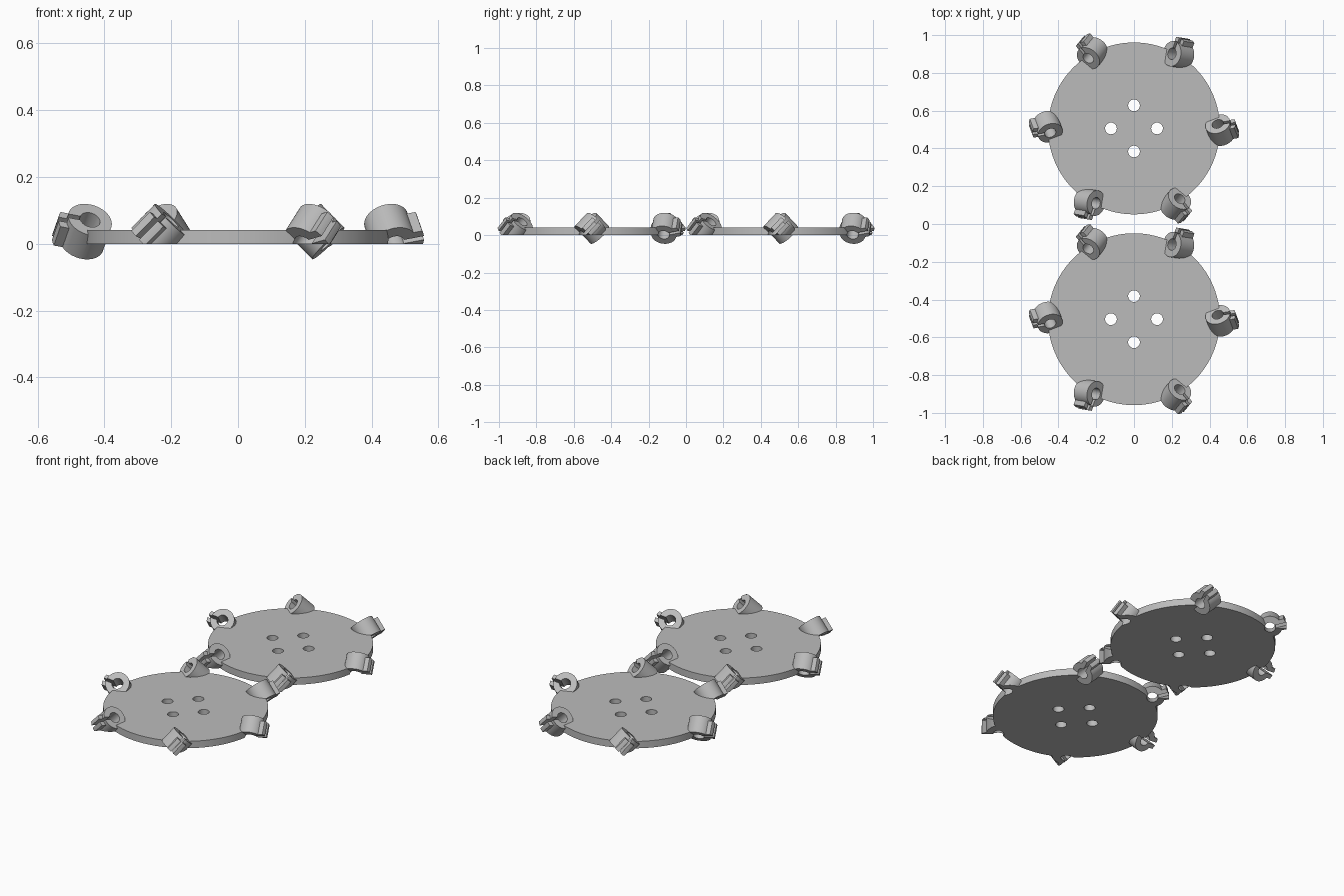
import bpy, bmesh, math
from mathutils import Matrix, Vector

if "Cube" in bpy.data.objects:
    bpy.data.objects.remove(bpy.data.objects["Cube"])

grey = bpy.data.materials.new("light_grey")
grey.diffuse_color = (0.5, 0.5, 0.5, 1)
grey.use_nodes = True
grey.node_tree.nodes["Principled BSDF"].inputs["Base Color"].default_value = grey.diffuse_color

DISC_R, DISC_H = 0.455, 0.042
TUBE_R, BORE_R, TUBE_L = 0.0675, 0.031, 0.1


def prism(name, pts, z0, z1, matrix=Matrix()):
    """Extrude a flat outline from z0 to z1, then place it."""
    bm = bmesh.new()
    low = [bm.verts.new((x, y, z0)) for x, y in pts]
    high = [bm.verts.new((x, y, z1)) for x, y in pts]
    n = len(pts)
    bm.faces.new(low[::-1])
    bm.faces.new(high)
    for i in range(n):
        j = (i + 1) % n
        bm.faces.new((low[i], low[j], high[j], high[i]))
    bm.transform(matrix)
    bmesh.ops.recalc_face_normals(bm, faces=bm.faces)
    mesh = bpy.data.meshes.new(name)
    bm.to_mesh(mesh)
    bm.free()
    mesh.materials.append(grey)
    obj = bpy.data.objects.new(name, mesh)
    bpy.context.collection.objects.link(obj)
    return obj


def circle(r, n, cx=0, cy=0):
    return [(cx + r * math.cos(2 * math.pi * i / n), cy + r * math.sin(2 * math.pi * i / n))
            for i in range(n)]


def rect(x0, x1, y0, y1):
    return [(x0, y0), (x1, y0), (x1, y1), (x0, y1)]


def combine(target, tool, operation):
    """Apply one boolean step and discard the tool."""
    mod = target.modifiers.new("step", 'BOOLEAN')
    mod.operation, mod.object, mod.solver = operation, tool, 'EXACT'
    dg = bpy.context.evaluated_depsgraph_get()
    mesh = bpy.data.meshes.new_from_object(target.evaluated_get(dg))
    target.modifiers.clear()
    target.data = mesh
    bpy.data.objects.remove(tool)


# Tilted socket frame: x = outward, y = across, z = along the tube
axis = Vector((-0.25, 0.66, 0.707)).normalized()
out = (Vector((1, 0, 0)) - axis * axis.x).normalized()
side = axis.cross(out)
frame = Matrix((out, side, axis)).transposed().to_4x4()
frame = Matrix.Translation((0.443, 0.024, 0.072)) @ frame
places = [Matrix.Rotation(math.radians(60 * k), 4, 'Z') @ frame for k in range(6)]

# Clamp ear outline with a rounded outer end
EAR_R, EAR_W = 0.092, 0.032
half = math.asin(EAR_W / EAR_R)
ear_outline = [(0.045, EAR_W), (0.045, -EAR_W)] + [
    (EAR_R * math.cos(a), EAR_R * math.sin(a))
    for a in [half * (i / 5 - 1) for i in range(11)]]

# Round plate with six tilted split sockets
plate = prism("front_plate", circle(DISC_R, 96), 0, DISC_H)
for m in places:
    combine(plate, prism("tube", circle(TUBE_R, 40), -TUBE_L, 0, m), 'UNION')
    combine(plate, prism("ear", ear_outline, -TUBE_L, -0.02, m), 'UNION')

# Bores and clamp slits
for m in places:
    combine(plate, prism("bore", circle(BORE_R, 32), -0.2, 0.05, m), 'DIFFERENCE')
    combine(plate, prism("slit", rect(0.02, 0.13, -0.008, 0.008), -0.13, 0.02, m), 'DIFFERENCE')

# Four mounting holes
for k in range(4):
    a = k * math.pi / 2
    hole = circle(0.031, 32, 0.122 * math.cos(a), 0.122 * math.sin(a))
    combine(plate, prism("hole", hole, -0.05, 0.1), 'DIFFERENCE')

# Trim everything below the flat underside
combine(plate, prism("floor", rect(-1, 1, -1, 1), -0.3, 0), 'DIFFERENCE')

bpy.ops.object.select_all(action='DESELECT')
plate.select_set(True)
bpy.context.view_layer.objects.active = plate
bpy.ops.object.shade_smooth_by_angle(angle=math.radians(30))

# Second identical plate behind the first
plate.location.y = -0.504
back = plate.copy()
back.name = "back_plate"
back.location.y = 0.506
bpy.context.collection.objects.link(back)
